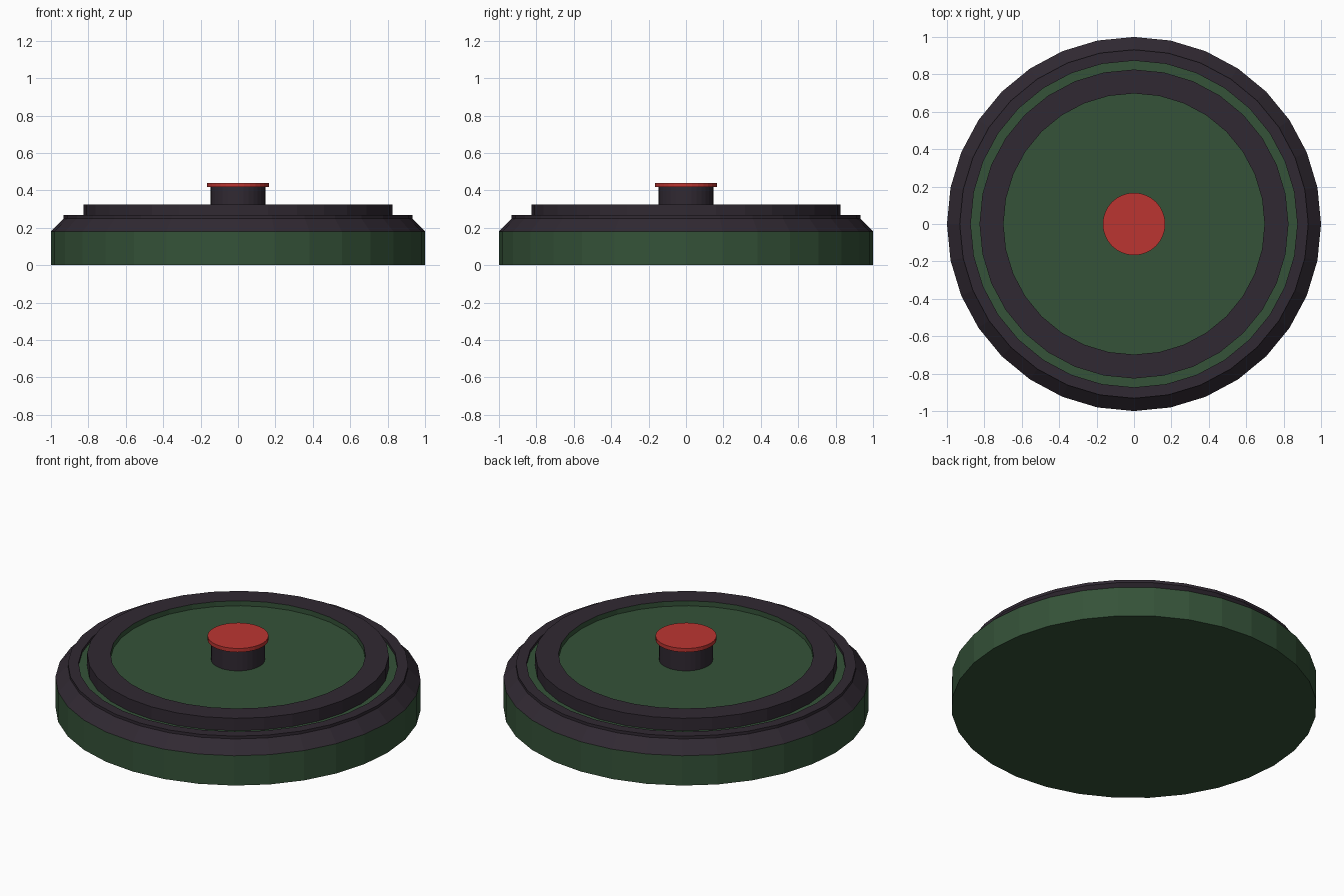
import bpy, bmesh
from math import cos, sin, tau

if "Cube" in bpy.data.objects:
    bpy.data.objects.remove(bpy.data.objects["Cube"])

SIDES = 32


def material(name, rgb):
    m = bpy.data.materials.new(name)
    m.diffuse_color = (*rgb, 1)
    m.use_nodes = True
    m.node_tree.nodes["Principled BSDF"].inputs["Base Color"].default_value = m.diffuse_color
    return m


GREEN = material("green", (0.035, 0.085, 0.040))
DARK = material("dark", (0.030, 0.022, 0.032))
RED = material("red", (0.50, 0.036, 0.031))


def lathe(name, profile, mats, bands, bottom, top):
    """Spin (radius, z) points; bands gives the material index of each step."""
    bm = bmesh.new()
    rings = [[bm.verts.new((r * cos(tau * i / SIDES), r * sin(tau * i / SIDES), z))
              for i in range(SIDES)] for r, z in profile]
    for a, b, mat in zip(rings, rings[1:], bands):
        for i in range(SIDES):
            j = (i + 1) % SIDES
            bm.faces.new((a[i], a[j], b[j], b[i])).material_index = mat
    bm.faces.new(rings[0][::-1]).material_index = bottom
    bm.faces.new(rings[-1]).material_index = top
    me = bpy.data.meshes.new(name)
    bm.to_mesh(me)
    bm.free()
    for m in mats:
        me.materials.append(m)
    ob = bpy.data.objects.new(name, me)
    bpy.context.collection.objects.link(ob)
    return ob


# Disc body: green wall, sloped dark rim, green groove, raised dark ring, recessed floor
lathe("disc_body",
      [(1.0, 0), (1.0, 0.18), (0.932, 0.25), (0.932, 0.267), (0.873, 0.267),
       (0.873, 0.25), (0.826, 0.25), (0.826, 0.325), (0.698, 0.325), (0.698, 0.295)],
      [GREEN, DARK], [0, 1, 1, 1, 1, 0, 1, 1, 0], 0, 0)

# Central button: dark stem with a wider red cap
lathe("button",
      [(0.147, 0.295), (0.147, 0.417), (0.167, 0.417), (0.167, 0.44)],
      [DARK, RED], [0, 1, 1], 0, 1)
